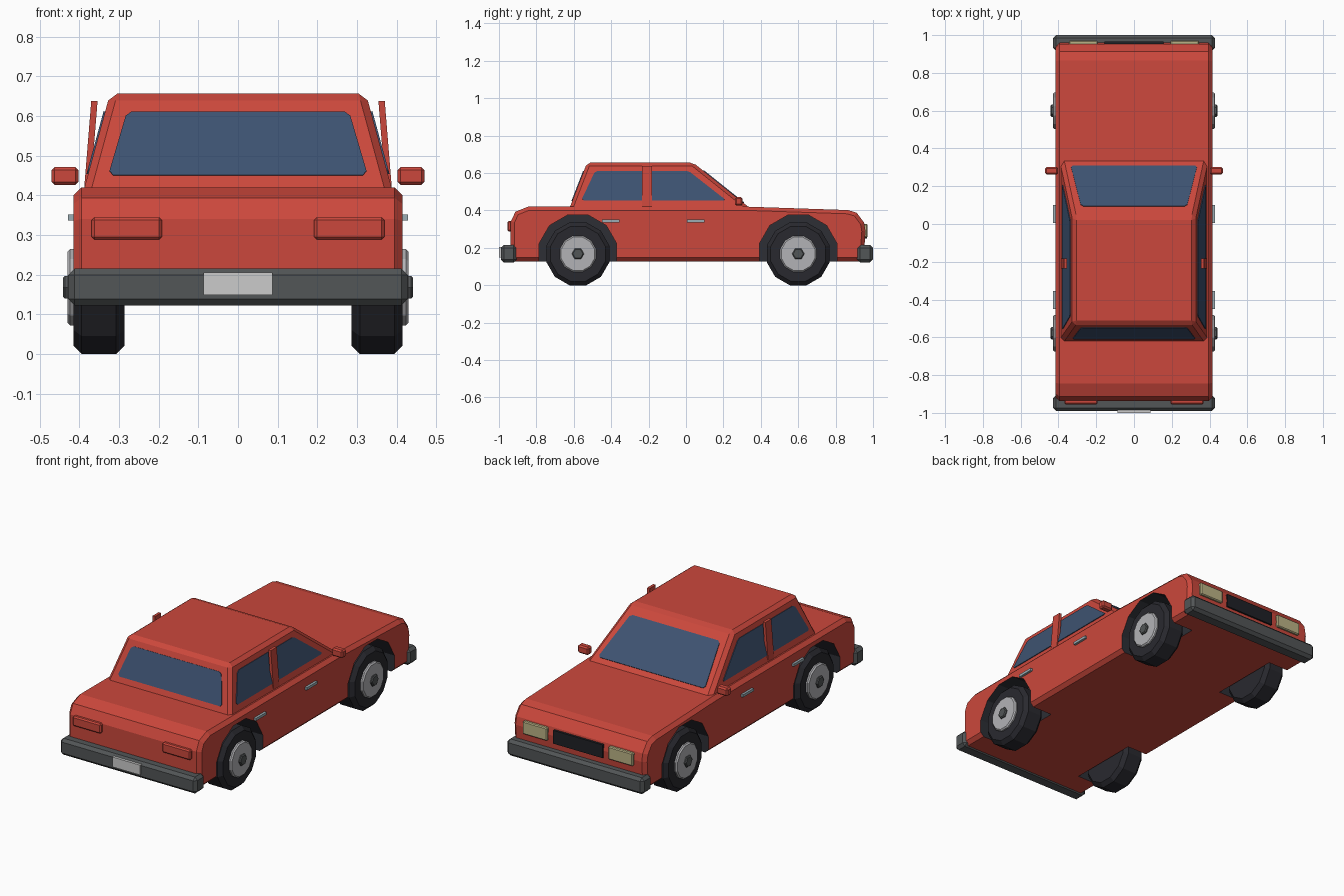
import bpy, bmesh, math
from mathutils import Vector

if "Cube" in bpy.data.objects:
    bpy.data.objects.remove(bpy.data.objects["Cube"])


def material(name, rgb):
    m = bpy.data.materials.new(name)
    m.diffuse_color = (*rgb, 1)
    m.use_nodes = True
    m.node_tree.nodes["Principled BSDF"].inputs["Base Color"].default_value = m.diffuse_color
    return m


RED = material("red paint", (0.60, 0.064, 0.045))
GLASS = material("blue glass", (0.047, 0.085, 0.165))
TYRE = material("tyre black", (0.022, 0.022, 0.028))
ARCH = material("arch dark grey", (0.026, 0.028, 0.036))
BUMPER = material("bumper grey", (0.085, 0.092, 0.095))
HUB = material("hub silver", (0.45, 0.45, 0.47))
CHROME = material("handle chrome", (0.33, 0.42, 0.46))
PLATE = material("plate white", (0.60, 0.60, 0.60))
LAMP = material("lamp cream", (0.50, 0.45, 0.24))
GRILLE = material("grille black", (0.014, 0.015, 0.019))


def finish(name, bm, *mats):
    bmesh.ops.recalc_face_normals(bm, faces=bm.faces[:])
    me = bpy.data.meshes.new(name)
    bm.to_mesh(me)
    bm.free()
    for m in mats:
        me.materials.append(m)
    ob = bpy.data.objects.new(name, me)
    bpy.context.collection.objects.link(ob)
    return ob


def prism(name, mats, pts, axis, lo, hi, bevel=0, all_edges=False):
    """Extrude a 2D profile along x (points are y,z) or y (points are x,z)."""
    bm = bmesh.new()
    place = (lambda a, b, t: (t, a, b)) if axis == "x" else (lambda a, b, t: (a, t, b))
    ends = [[bm.verts.new(place(a, b, t)) for a, b in pts] for t in (lo, hi)]
    caps = [bm.faces.new(e) for e in ends]
    n = len(pts)
    for i in range(n):
        j = (i + 1) % n
        bm.faces.new((ends[0][i], ends[0][j], ends[1][j], ends[1][i]))
    if bevel:
        edges = bm.edges[:] if all_edges else [e for f in caps for e in f.edges]
        bmesh.ops.recalc_face_normals(bm, faces=bm.faces[:])
        bmesh.ops.bevel(bm, geom=edges, offset=bevel, segments=1,
                        affect="EDGES", clamp_overlap=True)
    return finish(name, bm, *mats)


def box(name, mat, x, y, z, bevel=0):
    pts = [(y[0], z[0]), (y[1], z[0]), (y[1], z[1]), (y[0], z[1])]
    return prism(name, [mat], pts, "x", x[0], x[1], bevel, True)


def ring(cy, cz, r, n, turn=0):
    return [(cy + r * math.cos(2 * math.pi * (i + turn) / n),
             cz + r * math.sin(2 * math.pi * (i + turn) / n)) for i in range(n)]


def pane(name, pts):
    """Thin glass plate with clipped corners, lying on a cabin face."""
    bm = bmesh.new()
    face = bm.faces.new([bm.verts.new(p) for p in pts])
    bmesh.ops.bevel(bm, geom=bm.verts[:], offset=0.012, segments=1, affect="VERTICES")
    face = bm.faces[:][0]
    face.normal_update()
    nrm = face.normal.copy()
    bmesh.ops.translate(bm, verts=bm.verts[:], vec=nrm * 0.004)
    ext = bmesh.ops.extrude_face_region(bm, geom=[face])["geom"]
    bmesh.ops.translate(bm, vec=nrm * -0.008,
                        verts=[g for g in ext if isinstance(g, bmesh.types.BMVert)])
    return finish(name, bm, GLASS)


WHEEL_Z = 0.168
AXLES = (("rear", -0.578), ("front", 0.6))
SIDES = (("left", -1), ("right", 1))

# Lower body
profile = [(-0.915, 0.128), (-0.937, 0.15), (-0.937, 0.34), (-0.912, 0.393),
           (-0.845, 0.42), (0.33, 0.42), (0.865, 0.402), (0.912, 0.388),
           (0.952, 0.335), (0.96, 0.29), (0.95, 0.15), (0.93, 0.128)]
body = prism("body", [RED, ARCH], profile, "x", -0.415, 0.415, 0.02)

# Wheel arches cut into the body, dark inside
for end, y in AXLES:
    for side, s in SIDES:
        lo, hi = sorted((s * 0.27, s * 0.5))
        cutter = prism("arch_cutter", [RED, ARCH],
                       ring(y, WHEEL_Z, 0.2145, 12, 0.5), "x", lo, hi)
        cutter.hide_render = True
        for f in cutter.data.polygons:
            f.material_index = 1
        mod = body.modifiers.new("arch", "BOOLEAN")
        mod.operation, mod.solver, mod.object = "DIFFERENCE", "EXACT", cutter
        bpy.context.view_layer.objects.active = body
        bpy.ops.object.modifier_apply(modifier=mod.name)
        bpy.data.objects.remove(cutter)

# Cabin: four sloping sides, bevelled
Z0, Z1 = 0.40, 0.656


def side_x(z): return 0.387 - 0.273 * (z - 0.42)
def shield_y(z): return 0.333 - 1.25 * (z - 0.42)
def rear_y(z): return -0.62 + 0.386 * (z - 0.42)


bm = bmesh.new()
for z in (Z0, Z1):
    for x, y in ((-1, rear_y), (1, rear_y), (1, shield_y), (-1, shield_y)):
        bm.verts.new((x * side_x(z), y(z), z))
v = bm.verts[:]
bm.faces.new(v[:4])
bm.faces.new(v[4:])
for i in range(4):
    j = (i + 1) % 4
    bm.faces.new((v[i], v[j], v[j + 4], v[i + 4]))
bmesh.ops.recalc_face_normals(bm, faces=bm.faces[:])
bmesh.ops.bevel(bm, geom=[e for e in bm.edges if max(p.co.z for p in e.verts) > 0.5],
                offset=0.018, segments=1, affect="EDGES")
finish("cabin", bm, RED)

# Windows
pane("rear_window", [(x, rear_y(z), z) for x, z in
                     ((-0.327, 0.45), (0.327, 0.45), (0.28, 0.61), (-0.28, 0.61))])
pane("windshield", [(x, shield_y(z), z) for x, z in
                    ((0.335, 0.44), (-0.335, 0.44), (-0.28, 0.612), (0.28, 0.612))])
for side, s in SIDES:
    pts = [(s * side_x(z), y, z) for y, z in
           ((-0.56, 0.453), (0.215, 0.453), (0.013, 0.611), (-0.485, 0.611))]
    pane(side + "_side_window", pts if s > 0 else pts[::-1])

    # Door pillar, leaning less than the cabin side
    prism(side + "_door_pillar", [RED],
          [(s * 0.372, 0.415), (s * 0.388, 0.415), (s * 0.37, 0.637), (s * 0.354, 0.637)],
          "y", -0.235, -0.182)

    # Mirror, door handles, lamps
    def span(a, b): return sorted((s * a, s * b))
    box(side + "_mirror", RED, span(0.402, 0.47), (0.262, 0.302), (0.426, 0.471), 0.008)
    for end, y in (("rear", -0.45), ("front", 0.005)):
        box(side + "_" + end + "_door_handle", CHROME, span(0.405, 0.428),
            (y, y + 0.095), (0.336, 0.351))
    box(side + "_tail_light", RED, span(0.192, 0.369), (-0.955, -0.92), (0.288, 0.344), 0.007)
    box(side + "_headlight", LAMP, span(0.192, 0.345), (0.93, 0.971), (0.255, 0.328), 0.005)

    # Wheels
    for end, y in AXLES:
        name = side + "_" + end + "_"
        prism(name + "tyre", [TYRE], ring(y, WHEEL_Z, 0.174, 12, 0.5), "x",
              *span(0.286, 0.415), 0.021)
        prism(name + "hubcap", [HUB], ring(y, WHEEL_Z, 0.1, 12, 0.5), "x",
              *span(0.40, 0.43), 0.007)
        prism(name + "hub_nut", [BUMPER], ring(y, WHEEL_Z, 0.033, 6), "x",
              *span(0.42, 0.441), 0.005)

# Bumpers, plate and grille
box("rear_bumper", BUMPER, (-0.428, 0.428), (-0.99, -0.905), (0.122, 0.215), 0.016)
box("front_bumper", BUMPER, (-0.428, 0.428), (0.915, 1.0), (0.122, 0.215), 0.016)
box("number_plate", PLATE, (-0.087, 0.087), (-1.0, -0.985), (0.149, 0.205))
box("grille", GRILLE, (-0.155, 0.155), (0.93, 0.967), (0.25, 0.325))
